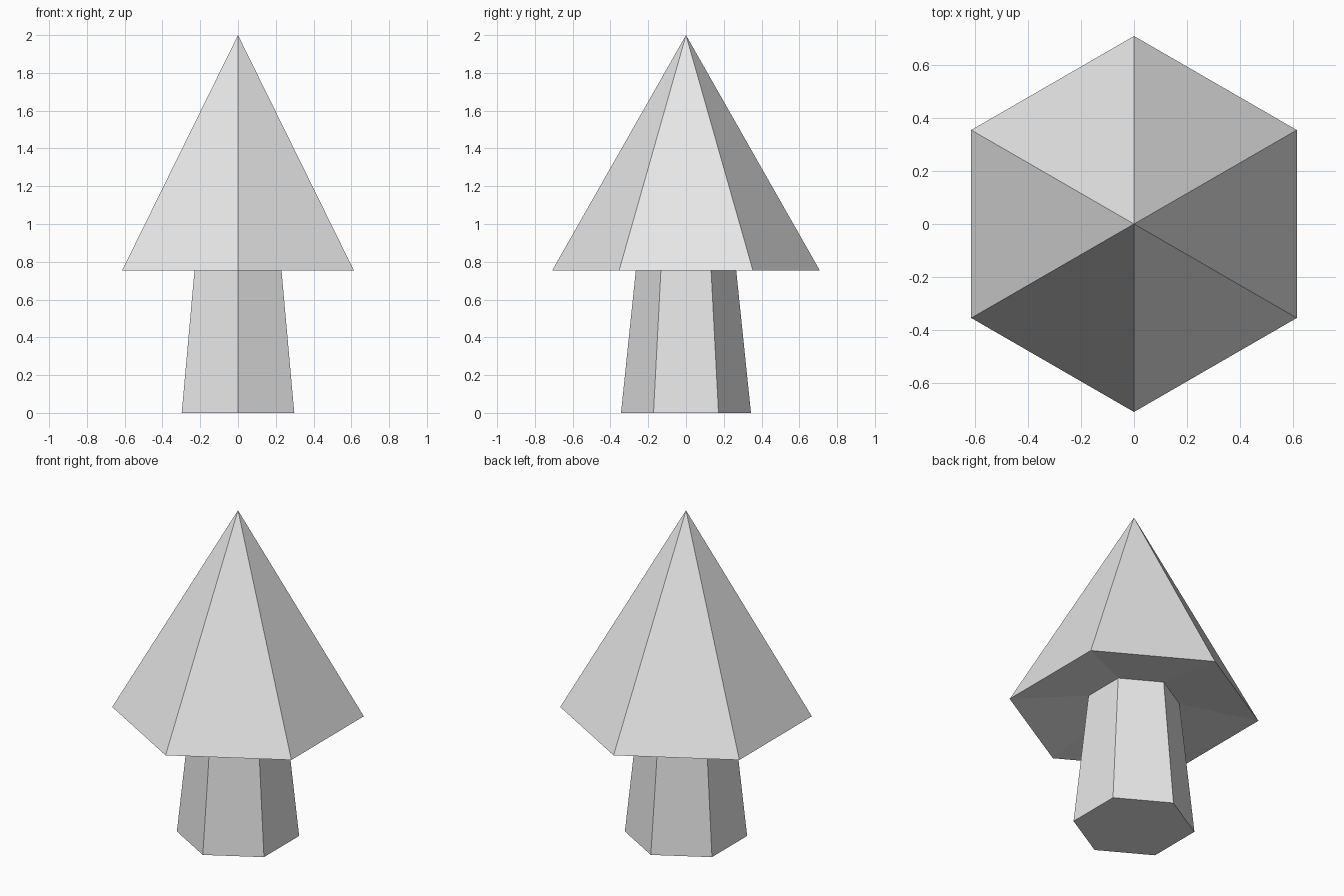
import bpy
import bmesh
from math import cos, sin, pi

SIDES = 6

if "Cube" in bpy.data.objects:
    bpy.data.objects.remove(bpy.data.objects["Cube"])


def flat_material(name, color):
    mat = bpy.data.materials.new(name)
    mat.use_nodes = True
    mat.diffuse_color = color
    mat.node_tree.nodes["Principled BSDF"].inputs["Base Color"].default_value = color
    return mat


def hex_ring(bm, radius, z):
    """Ring of vertices with corners pointing to the front and back."""
    angles = [pi / 2 + 2 * pi * i / SIDES for i in range(SIDES)]
    return [bm.verts.new((radius * cos(a), radius * sin(a), z)) for a in angles]


def bridge(bm, lower, upper):
    for i in range(SIDES):
        j = (i + 1) % SIDES
        bm.faces.new((lower[i], lower[j], upper[j], upper[i]))


def finish(bm, name, mat):
    bmesh.ops.recalc_face_normals(bm, faces=bm.faces)
    mesh = bpy.data.meshes.new(name)
    bm.to_mesh(mesh)
    bm.free()
    mesh.materials.append(mat)
    obj = bpy.data.objects.new(name, mesh)
    bpy.context.collection.objects.link(obj)
    return obj


grey = flat_material("light grey", (0.8, 0.8, 0.8, 1))

neck_radius, neck_z = 0.259, 0.82

# Tapered trunk, reaching up into the hollow of the canopy
bm = bmesh.new()
base = hex_ring(bm, 0.344, 0)
neck = hex_ring(bm, neck_radius, neck_z)
bridge(bm, base, neck)
bm.faces.new(base)
bm.faces.new(neck)
finish(bm, "trunk", grey)

# Pointed canopy with an underside that slopes up to the trunk
bm = bmesh.new()
rim = hex_ring(bm, 0.708, 0.755)
inner = hex_ring(bm, neck_radius, neck_z)
tip = bm.verts.new((0, 0, 2))
for i in range(SIDES):
    bm.faces.new((rim[i], rim[(i + 1) % SIDES], tip))
bridge(bm, rim, inner)
bm.faces.new(inner)
finish(bm, "canopy", grey)
